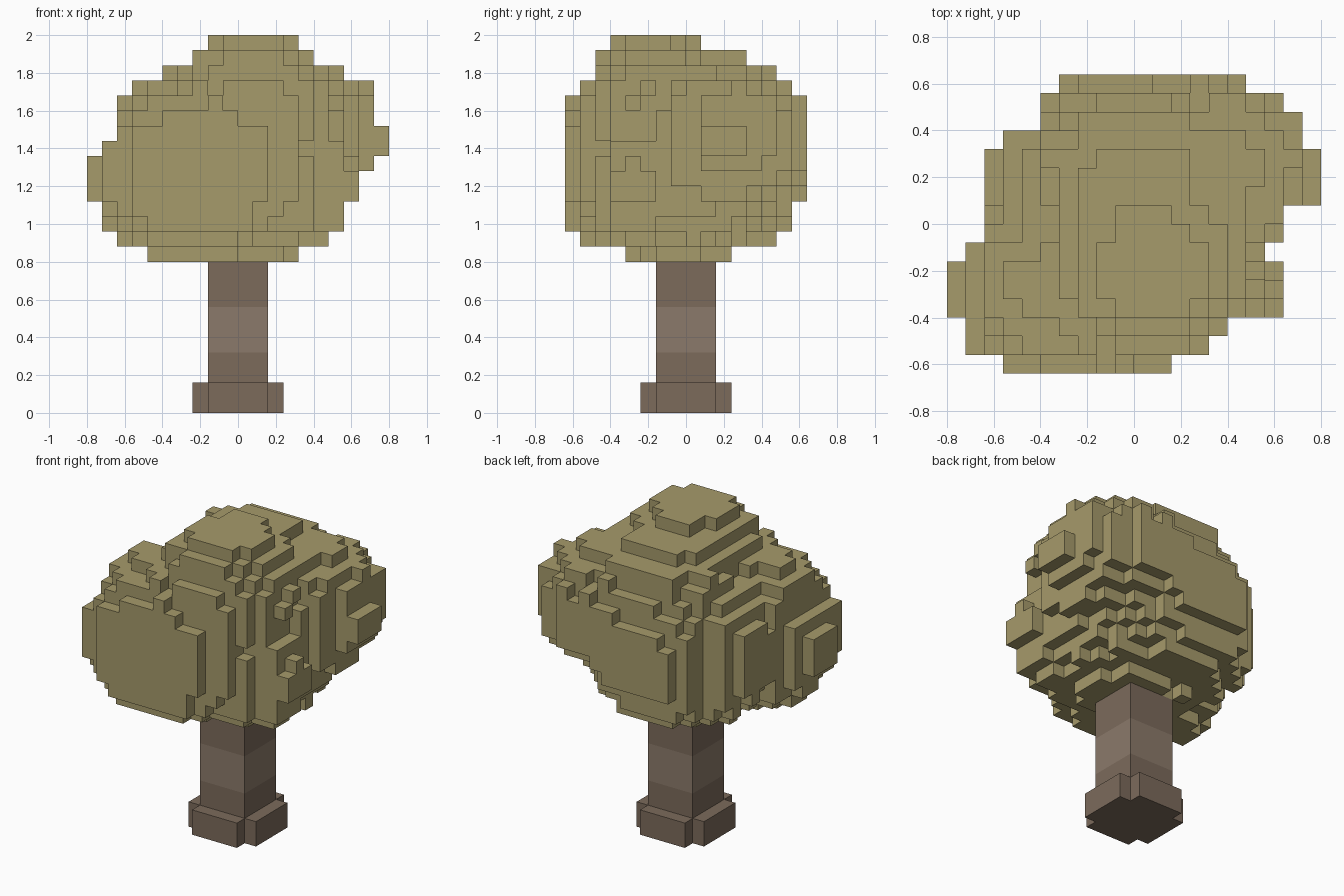
import bpy, random
from mathutils import Vector

if "Cube" in bpy.data.objects:
    bpy.data.objects.remove(bpy.data.objects["Cube"])

random.seed(11)
V = 0.08  # voxel size


def material(name, rgb):
    m = bpy.data.materials.new(name)
    m.diffuse_color = (*rgb, 1)
    m.use_nodes = True
    m.node_tree.nodes["Principled BSDF"].inputs["Base Color"].default_value = m.diffuse_color
    return m


def voxel_object(name, cells, mat):
    """Skin a set of (i, j, k) voxels with outward faces only."""
    index, verts, faces = {}, [], []

    def vert(p):
        if p not in index:
            index[p] = len(verts)
            verts.append([c * V for c in p])
        return index[p]

    for c in sorted(cells):
        for a in range(3):
            b, d = (a + 1) % 3, (a + 2) % 3
            for side in (0, 1):
                n = list(c)
                n[a] += 2 * side - 1
                if tuple(n) in cells:
                    continue
                quad = []
                for u, w in ((0, 0), (1, 0), (1, 1), (0, 1)):
                    p = list(c)
                    p[a] += side
                    p[b] += u
                    p[d] += w
                    quad.append(vert(tuple(p)))
                faces.append(quad if side else quad[::-1])
    me = bpy.data.meshes.new(name)
    me.from_pydata(verts, [], faces)
    me.materials.append(mat)
    ob = bpy.data.objects.new(name, me)
    bpy.context.collection.objects.link(ob)
    return ob


def block(x, y, z):
    return {(i, j, k) for i in range(*x) for j in range(*y) for k in range(*z)}


leaf = material("leaf", (0.38, 0.325, 0.147))
bark = material("bark", (0.20, 0.145, 0.105))
bark_light = material("light_bark", (0.26, 0.195, 0.145))

# Trunk: cross-shaped foot and banded square stem
voxel_object("trunk_foot", block((-3, 3), (-2, 2), (0, 2)) | block((-2, 2), (-3, 3), (0, 2)), bark)
for name, z, mat in (("trunk_lower", (2, 4), bark),
                     ("trunk_middle", (4, 7), bark_light),
                     ("trunk_upper", (7, 10), bark)):
    voxel_object(name, block((-2, 2), (-2, 2), z), mat)

# Canopy lobes: centre and radii
lobes = [
    ((-0.22, -0.28, 1.28), (0.60, 0.46, 0.50)),  # front left
    ((0.30, 0.21, 1.46), (0.51, 0.44, 0.39)),    # right
    ((-0.09, 0.19, 1.30), (0.58, 0.48, 0.46)),   # back left
    ((0.02, 0.20, 1.53), (0.50, 0.37, 0.41)),    # upper back
    ((0.08, -0.16, 1.60), (0.44, 0.43, 0.44)),   # crown
    ((0.24, -0.25, 1.20), (0.41, 0.24, 0.34)),   # front right
    ((0.05, 0.02, 1.20), (0.53, 0.48, 0.42)),    # underside
]
# Outline limits in voxels: x and y range per layer upward, x range per row backward
front = [(-6, 4), (-8, 6), (-9, 7), (-9, 7), (-10, 8), (-10, 8), (-10, 9), (-9, 10),
         (-8, 10), (-8, 9), (-8, 9), (-7, 9), (-6, 8), (-4, 5), (-2, 4)]
side = [(-4, 3), (-7, 6), (-8, 7), (-8, 7)] + [(-8, 8)] * 7 + [(-7, 7), (-6, 6), (-6, 4), (-5, 1)]
top = [(-7, 2), (-9, 4), (-9, 5), (-10, 8), (-10, 8), (-10, 8), (-9, 7), (-8, 8),
       (-8, 8), (-8, 10), (-8, 10), (-8, 10), (-7, 9), (-5, 9), (-5, 8), (-4, 6)]

canopy = set()
for k in range(15):
    for j in range(*side[k]):
        lo = max(front[k][0], top[j + 8][0])
        hi = min(front[k][1], top[j + 8][1])
        for i in range(lo, hi):
            p = Vector((i + 0.5, j + 0.5, k + 10.5)) * V
            d = min(sum(((p[a] - c[a]) / r[a]) ** 2 for a in range(3)) for c, r in lobes)
            if d < 1 + random.uniform(-0.1, 0.1):
                canopy.add((i, j, k + 10))
voxel_object("leaf_canopy", canopy, leaf)
